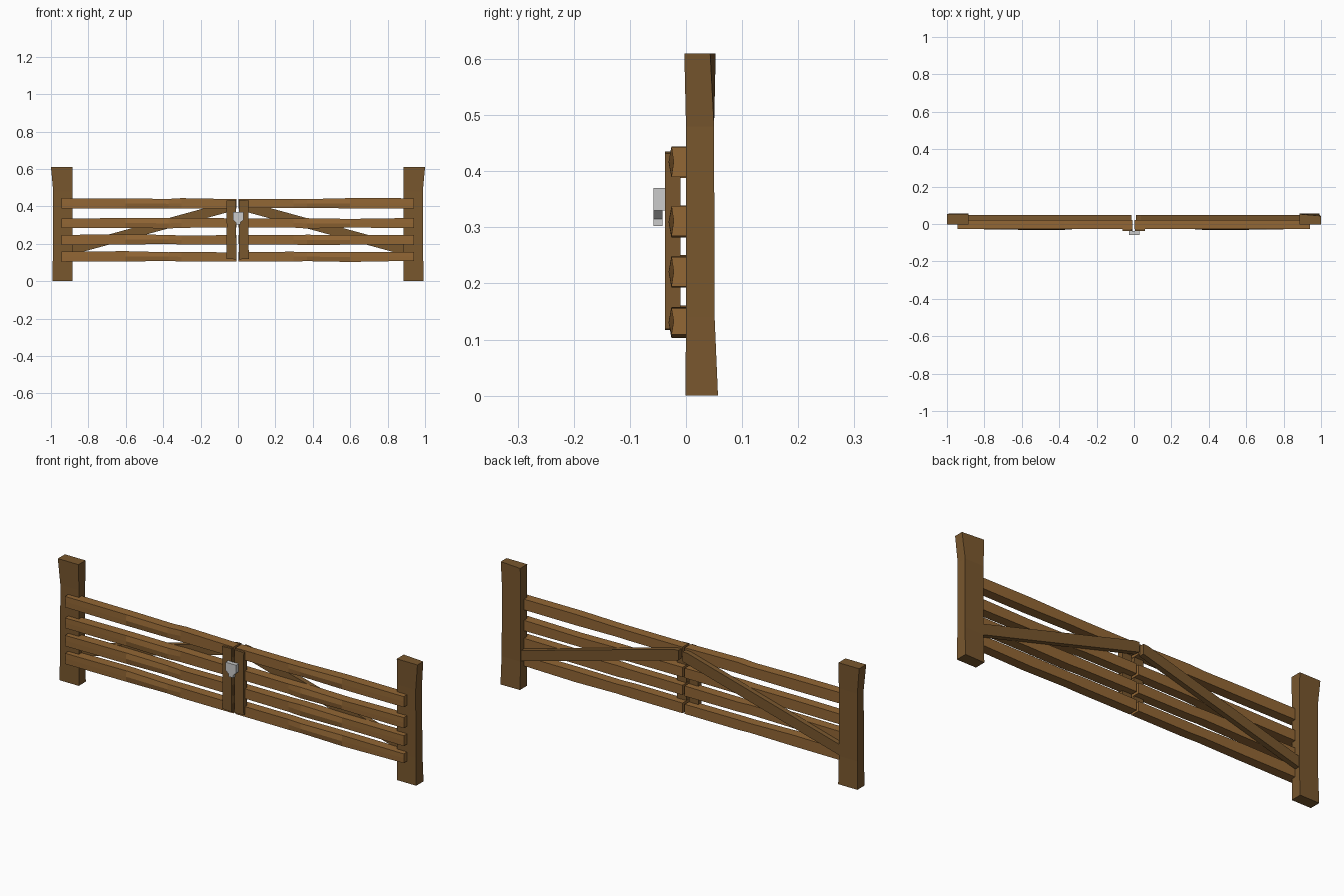
import bpy, bmesh, math, random

if "Cube" in bpy.data.objects:
    bpy.data.objects.remove(bpy.data.objects["Cube"])
random.seed(4)


def material(name, rgb):
    m = bpy.data.materials.new(name)
    m.diffuse_color = (*rgb, 1)
    m.use_nodes = True
    m.node_tree.nodes["Principled BSDF"].inputs["Base Color"].default_value = m.diffuse_color
    return m


DARK = material("dark_wood", (0.19, 0.095, 0.027))
LIGHT = material("light_wood", (0.29, 0.135, 0.035))


def loft(name, rings, mat=None):
    """Skin a list of equal-length rings and cap both ends."""
    bm = bmesh.new()
    vs = [[bm.verts.new(p) for p in r] for r in rings]
    n = len(rings[0])
    for a, b in zip(vs, vs[1:]):
        for i in range(n):
            j = (i + 1) % n
            bm.faces.new((a[i], a[j], b[j], b[i]))
    bm.faces.new(vs[0])
    bm.faces.new(vs[-1])
    bmesh.ops.recalc_face_normals(bm, faces=bm.faces)
    me = bpy.data.meshes.new(name)
    bm.to_mesh(me)
    bm.free()
    ob = bpy.data.objects.new(name, me)
    bpy.context.collection.objects.link(ob)
    if mat:
        me.materials.append(mat)
    return ob


def slab(name, outline, y0, y1, mat=None):
    """Extrude an x-z outline between two depths."""
    return loft(name, [[(x, y, z) for x, z in outline] for y in (y0, y1)], mat)


def rect(x0, x1, z0, z1):
    return [(x0, z0), (x1, z0), (x1, z1), (x0, z1)]


# Posts: roughly hewn, each station is (z, outer x, front y, back y at outer/inner edge)
STATIONS = [(0, .992, -.001, .057, .055), (.14, .99, 0, .051, .05),
            (.48, .988, 0, .05, .05), (.61, 1.0, -.003, .043, .053)]
for side, s in (("left", -1), ("right", 1)):
    rings = []
    for z, xo, yf, bo, bi in STATIONS:
        xi = .885
        if s < 0:
            bo = bi
        rings.append([(s * xi, yf, z), (s * xo, yf, z), (s * xo, bo, z), (s * xi, bi, z)])
    loft(side + "_post", rings, DARK)

# Gate leaves: wavy rails with a ridged front, stile and diagonal brace
for side, s in (("left", -1), ("right", 1)):
    def X(x):
        return s * x - 0.002

    for k, zc in enumerate((.132, .222, .311, .415)):
        rings = []
        for x, ridge in ((.006, -.026), (.3, -.026), (.37, -.031), (.6, -.031), (.942, -.022)):
            h = .025 + random.uniform(-.002, .003)
            z = zc + random.uniform(-.002, .002)
            yf = -.026
            rings.append([(X(x), yf, z + h), (X(x), ridge, z), (X(x), yf, z - h),
                          (X(x), .022, z - h), (X(x), .022, z + h)])
        loft(f"{side}_rail_{k + 1}", rings, LIGHT)

    slab(side + "_stile", [(X(.007), .117), (X(.06), .119), (X(.058), .3),
                           (X(.06), .432), (X(.008), .435)], -.037, -.01, DARK)
    slab(side + "_brace", [(X(.012), .38), (X(.012), .43), (X(.04), .428),
                           (X(.9), .192), (X(.9), .138)], .02, .047, DARK)

# Latch: head plate and tongue
slab("latch_head", rect(-.028, .03, .33, .37), -.058, -.037)
slab("latch_tongue", [(-.028, .33), (-.012, .315), (-.012, .302), (.014, .302),
                      (.014, .315), (.03, .33)], -.058, -.042)
